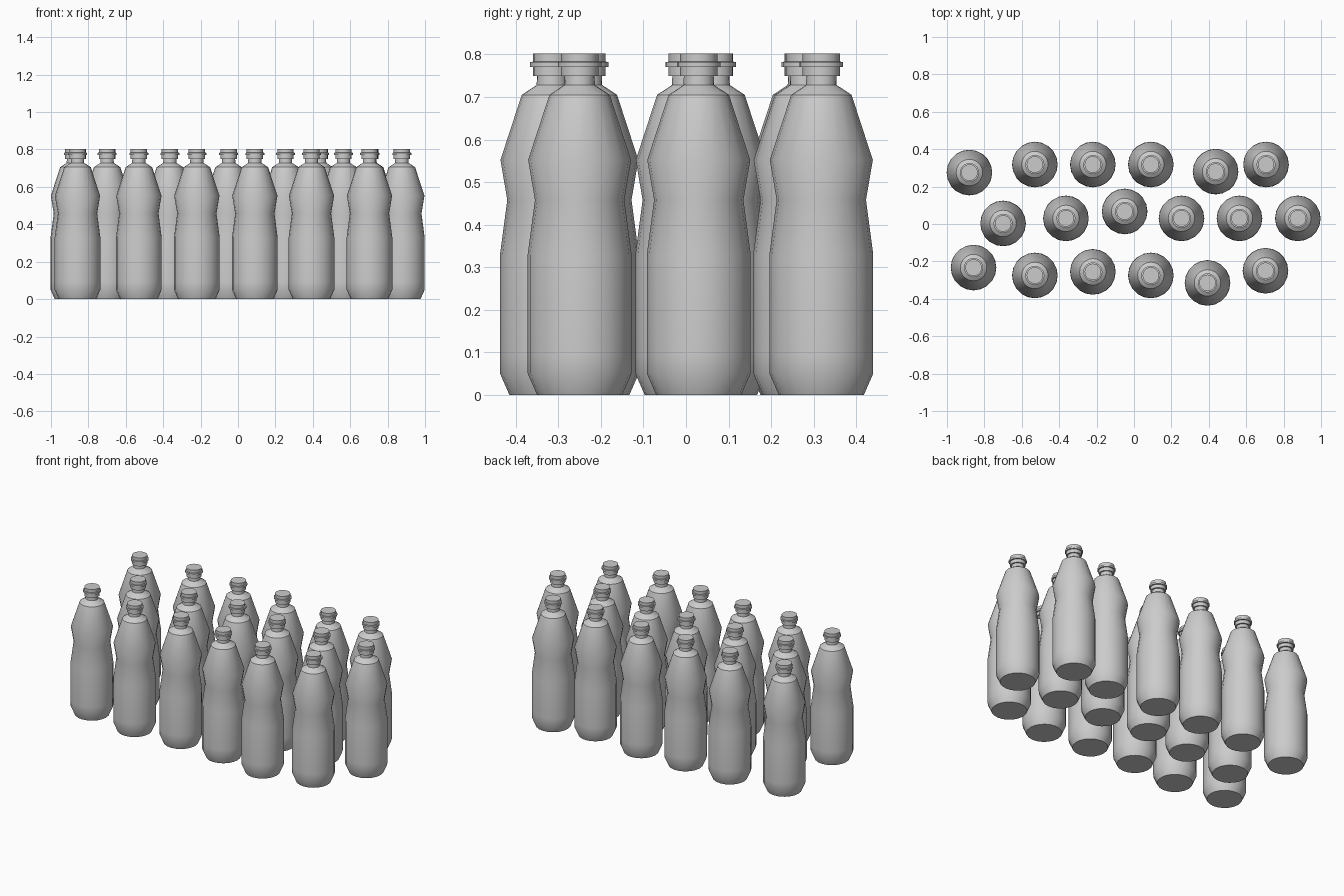
import bpy, bmesh
from math import cos, sin, tau, radians

cube = bpy.data.objects.get("Cube")
if cube:
    bpy.data.objects.remove(cube, do_unlink=True)

SIDES = 20

grey = bpy.data.materials.new("light grey plastic")
grey.use_nodes = True
colour = (0.6, 0.6, 0.6, 1)
grey.diffuse_color = colour
grey.node_tree.nodes["Principled BSDF"].inputs["Base Color"].default_value = colour


def lathe(name, profile):
    """Closed turned mesh from (radius, height) points, bottom to top."""
    bm = bmesh.new()
    rings = [[bm.verts.new((r * cos(tau * i / SIDES), r * sin(tau * i / SIDES), z))
              for i in range(SIDES)] for r, z in profile]
    for low, high in zip(rings, rings[1:]):
        for i in range(SIDES):
            j = (i + 1) % SIDES
            bm.faces.new((low[i], low[j], high[j], high[i]))
    bm.faces.new(rings[0][::-1])
    bm.faces.new(rings[-1])
    mesh = bpy.data.meshes.new(name)
    bm.to_mesh(mesh)
    bm.free()
    mesh.materials.append(grey)
    mesh.shade_smooth()
    mesh.set_sharp_from_angle(angle=radians(30))
    return mesh


# Bottle: tapered foot, straight body, pinched waist, shoulder and neck
bottle = lathe("bottle", [
    (0.10, 0), (0.122, 0.05), (0.122, 0.093), (0.122, 0.33), (0.105, 0.458),
    (0.121, 0.552), (0.071, 0.705), (0.036, 0.728), (0.035, 0.752)])

# Screw cap with a raised band
cap = lathe("cap", [
    (0.044, 0.749), (0.044, 0.77), (0.051, 0.771), (0.051, 0.782),
    (0.044, 0.783), (0.044, 0.802)])

# Loosely staggered rows of bottles
rows = {
    "back": [(-0.88, 0.275), (-0.53, 0.318), (-0.22, 0.318),
             (0.09, 0.318), (0.436, 0.28), (0.706, 0.318)],
    "middle": [(-0.70, 0.003), (-0.364, 0.03), (-0.05, 0.067),
               (0.254, 0.03), (0.564, 0.03), (0.876, 0.03)],
    "front": [(-0.858, -0.233), (-0.53, -0.275), (-0.22, -0.256),
              (0.09, -0.275), (0.393, -0.315), (0.703, -0.25)],
}
for row, spots in rows.items():
    for n, (x, y) in enumerate(spots, 1):
        for part, mesh in (("bottle", bottle), ("cap", cap)):
            obj = bpy.data.objects.new(f"{row}_{part}_{n}", mesh)
            obj.location = (x, y, 0)
            bpy.context.collection.objects.link(obj)
